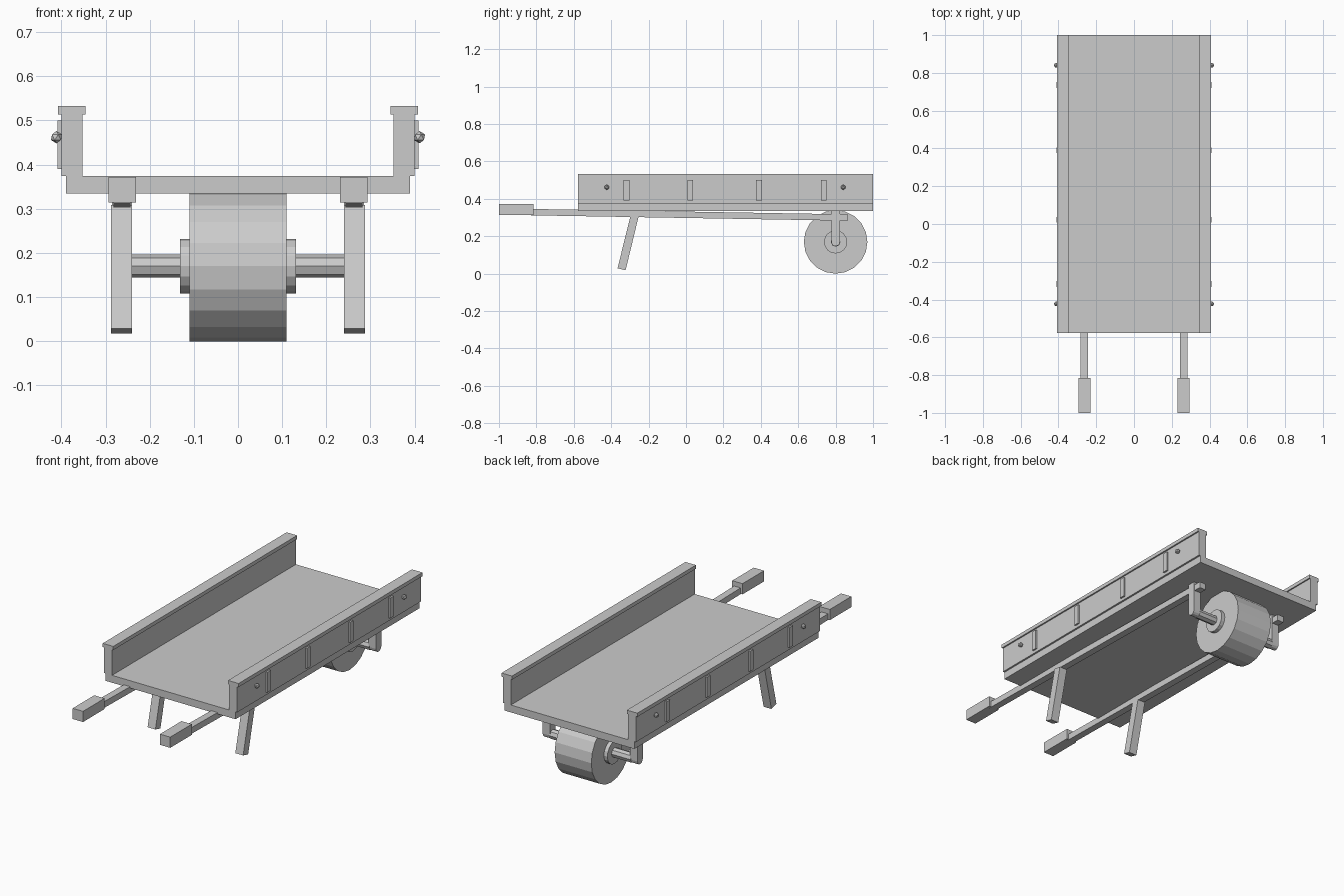
import bpy, bmesh, math
from mathutils import Matrix, Vector

cube = bpy.data.objects.get("Cube")
if cube:
    bpy.data.objects.remove(cube, do_unlink=True)

grey = bpy.data.materials.new("plain grey")
grey.use_nodes = True
colour = (0.6, 0.6, 0.6, 1)
grey.diffuse_color = colour
grey.node_tree.nodes["Principled BSDF"].inputs["Base Color"].default_value = colour


def finish(name, bm):
    bmesh.ops.recalc_face_normals(bm, faces=bm.faces)
    mesh = bpy.data.meshes.new(name)
    bm.to_mesh(mesh)
    bm.free()
    mesh.materials.append(grey)
    obj = bpy.data.objects.new(name, mesh)
    bpy.context.collection.objects.link(obj)
    return obj


def prism(name, profile, x0, x1):
    """Extrude a side (y, z) profile from x0 to x1."""
    bm = bmesh.new()
    face = bm.faces.new([bm.verts.new((x0, y, z)) for y, z in profile])
    grown = bmesh.ops.extrude_face_region(bm, geom=[face])["geom"]
    moved = [v for v in grown if isinstance(v, bmesh.types.BMVert)]
    bmesh.ops.translate(bm, verts=moved, vec=(x1 - x0, 0, 0))
    return finish(name, bm)


def box(name, xs, ys, zs):
    (y0, y1), (z0, z1) = ys, zs
    return prism(name, [(y0, z0), (y1, z0), (y1, z1), (y0, z1)], *xs)


def drum(name, radius, half_width, sides):
    """Cylinder across the cart on the wheel axis, with a vertex at the bottom."""
    y, z = WHEEL
    step = math.tau / sides
    ring = [(y + radius * math.sin(i * step), z - radius * math.cos(i * step))
            for i in range(sides)]
    return prism(name, ring, -half_width, half_width)


WHEEL = (0.8, 0.17)
BED = (-0.578, 1.0)

# Load bed
box("deck", (-0.39, 0.39), BED, (0.334, 0.374))

# Wheel, hub and axle
drum("wheel", 0.17, 0.11, 20)
drum("hub", 0.062, 0.131, 16)
drum("axle", 0.026, 0.245, 8)

for side, s in (("left", 1), ("right", -1)):
    def xs(a, b):
        return (s * a, s * b)

    # Side wall with a cap rail
    box(side + "_wall", xs(0.352, 0.4), BED, (0.374, 0.514))
    box(side + "_cap", xs(0.345, 0.408), BED, (0.513, 0.533))

    # Upright slats and bolts on the outside
    for i, y in enumerate((-0.318, 0.022, 0.39, 0.736)):
        box(f"{side}_slat_{i + 1}", xs(0.398, 0.409), (y - 0.015, y + 0.015), (0.39, 0.5))
    for i, y in enumerate((-0.423, 0.84)):
        bm = bmesh.new()
        place = Matrix.Translation(Vector((s * 0.411, y, 0.462)))
        bmesh.ops.create_icosphere(bm, subdivisions=1, radius=0.014, matrix=place)
        finish(f"{side}_bolt_{i + 1}", bm)

    # Sloping handle bar and grip
    prism(side + "_handle_bar",
          [(-0.83, 0.312), (0.866, 0.283), (0.866, 0.317), (-0.83, 0.346)],
          *xs(0.243, 0.282))
    box(side + "_grip", xs(0.231, 0.293), (-1.0, -0.815), (0.314, 0.372))

    # Slanted leg
    prism(side + "_leg",
          [(-0.366, 0.029), (-0.323, 0.018), (-0.254, 0.303), (-0.297, 0.308)],
          *xs(0.24, 0.287))

    # Fork arm with a rounded foot holding the axle
    y, z = WHEEL
    foot = [(y - 0.023 * math.cos(a), z - 0.023 * math.sin(a))
            for a in (math.pi * i / 6 for i in range(7))]
    prism(side + "_fork_arm", foot + [(y + 0.023, 0.335), (y - 0.023, 0.335)],
          *xs(0.24, 0.285))
